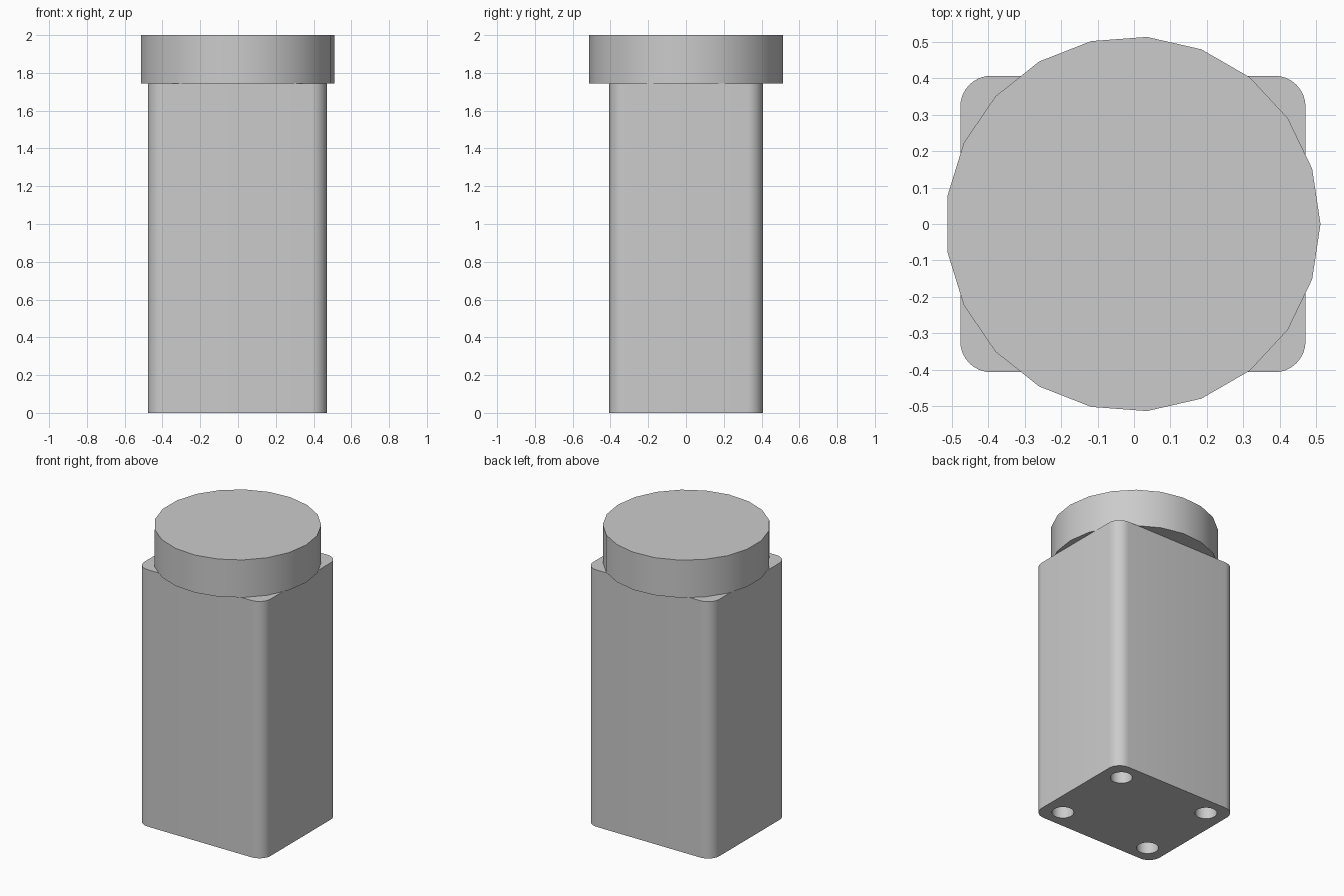
import bpy
import bmesh
import math

default_cube = bpy.data.objects.get("Cube")
if default_cube:
    bpy.data.objects.remove(default_cube, do_unlink=True)

# Main sizes
CENTRE_X = -0.003
HALF_X, HALF_Y, CORNER = 0.474, 0.407, 0.085
BODY_TOP, TOTAL = 1.745, 2.0
CAP_RADIUS, CAP_SIDES = 0.515, 21
HOLE_X, HOLE_Y, HOLE_RADIUS, HOLE_DEPTH = 0.34, 0.28, 0.068, 0.3

# Plain grey finish
grey = bpy.data.materials.new("plain_grey")
grey.use_nodes = True
grey.diffuse_color = (0.6, 0.6, 0.6, 1)
grey.node_tree.nodes["Principled BSDF"].inputs["Base Color"].default_value = (0.6, 0.6, 0.6, 1)


def extrude_outline(name, outline, bottom, top):
    """Make a solid by raising a closed outline from bottom to top."""
    bm = bmesh.new()
    base = bm.faces.new([bm.verts.new((x, y, bottom)) for x, y in outline])
    raised = bmesh.ops.extrude_face_region(bm, geom=[base], use_keep_orig=True)["geom"]
    for vert in raised:
        if isinstance(vert, bmesh.types.BMVert):
            vert.co.z = top
    bmesh.ops.recalc_face_normals(bm, faces=bm.faces[:])
    mesh = bpy.data.meshes.new(name)
    bm.to_mesh(mesh)
    bm.free()
    mesh.materials.append(grey)
    obj = bpy.data.objects.new(name, mesh)
    bpy.context.collection.objects.link(obj)
    return obj


def circle(x, y, radius, sides):
    turn = math.tau / sides
    return [(x + radius * math.cos(i * turn), y + radius * math.sin(i * turn))
            for i in range(sides)]


def rounded_rectangle(half_x, half_y, radius, steps=8):
    points = []
    for quarter, (sx, sy) in enumerate([(1, 1), (-1, 1), (-1, -1), (1, -1)]):
        for step in range(steps + 1):
            angle = (quarter + step / steps) * math.pi / 2
            points.append((CENTRE_X + sx * (half_x - radius) + radius * math.cos(angle),
                           sy * (half_y - radius) + radius * math.sin(angle)))
    return points


def smooth(obj):
    bpy.ops.object.select_all(action="DESELECT")
    obj.select_set(True)
    bpy.context.view_layer.objects.active = obj
    bpy.ops.object.shade_smooth_by_angle(angle=math.radians(30))


# Tall body with rounded upright corners
body = extrude_outline("body", rounded_rectangle(HALF_X, HALF_Y, CORNER), 0, BODY_TOP)

# Four blind mounting holes in the underside
bpy.context.view_layer.objects.active = body
for sx in (-1, 1):
    for sy in (-1, 1):
        cutter = extrude_outline(
            "hole_cutter",
            circle(CENTRE_X + sx * HOLE_X, sy * HOLE_Y, HOLE_RADIUS, 24),
            -0.1, HOLE_DEPTH)
        cutter.hide_render = True
        cut = body.modifiers.new("mounting_hole", "BOOLEAN")
        cut.operation = "DIFFERENCE"
        cut.solver = "EXACT"
        cut.object = cutter
        bpy.ops.object.modifier_apply(modifier=cut.name)
        bpy.data.objects.remove(cutter, do_unlink=True)
smooth(body)

# Round cap resting on the body
cap = extrude_outline("cap", circle(CENTRE_X, 0, CAP_RADIUS, CAP_SIDES), BODY_TOP, TOTAL)
smooth(cap)
